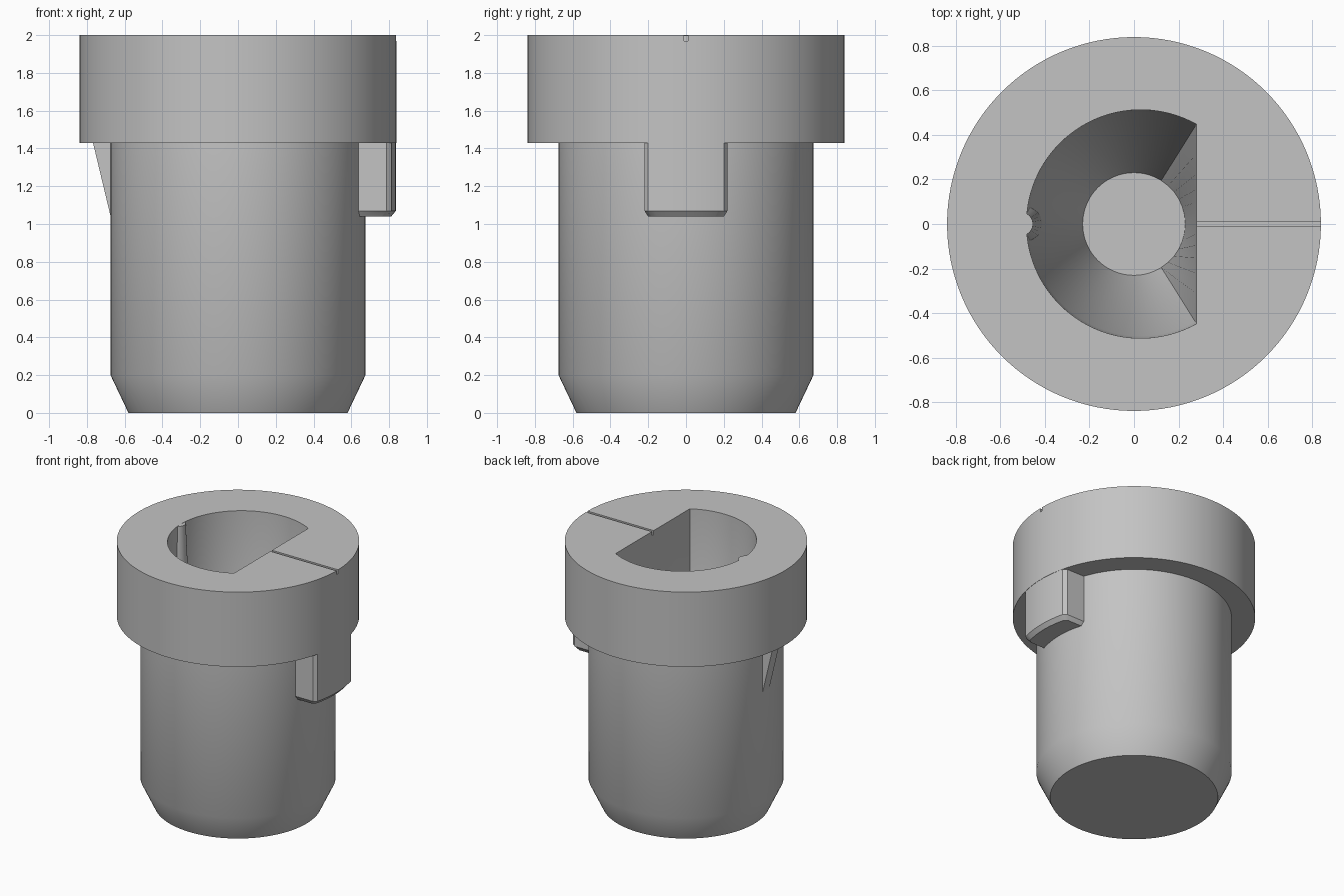
import bpy, bmesh, math

cube = bpy.data.objects.get("Cube")
if cube:
    bpy.data.objects.remove(cube, do_unlink=True)

grey = bpy.data.materials.new("plain_grey")
grey.use_nodes = True
grey.diffuse_color = (0.55, 0.55, 0.55, 1)
grey.node_tree.nodes["Principled BSDF"].inputs["Base Color"].default_value = (0.55, 0.55, 0.55, 1)


def loft(name, rings):
    """Closed solid skinned through rings of equal point count."""
    bm = bmesh.new()
    loops = [[bm.verts.new(p) for p in ring] for ring in rings]
    n = len(loops[0])
    for low, high in zip(loops, loops[1:]):
        for i in range(n):
            j = (i + 1) % n
            bm.faces.new((low[i], low[j], high[j], high[i]))
    bm.faces.new(loops[0])
    bm.faces.new(loops[-1])
    bmesh.ops.recalc_face_normals(bm, faces=bm.faces)
    mesh = bpy.data.meshes.new(name)
    bm.to_mesh(mesh)
    bm.free()
    mesh.materials.append(grey)
    ob = bpy.data.objects.new(name, mesh)
    bpy.context.collection.objects.link(ob)
    return ob


def circle(r, z, angles, cx=0):
    return [(cx + r * math.cos(a), r * math.sin(a), z) for a in angles]


def turn(n):
    return [2 * math.pi * i / n for i in range(n)]


def select(ob):
    bpy.ops.object.select_all(action='DESELECT')
    ob.select_set(True)
    bpy.context.view_layer.objects.active = ob


def cut(ob, cutter):
    cutter.hide_render = True
    mod = ob.modifiers.new("cut", 'BOOLEAN')
    mod.operation = 'DIFFERENCE'
    mod.solver = 'EXACT'
    mod.object = cutter
    select(ob)
    bpy.ops.object.modifier_apply(modifier=mod.name)
    bpy.data.objects.remove(cutter, do_unlink=True)


# Stepped plug: chamfered shank below a wide head
profile = [(0.58, 0), (0.675, 0.2), (0.675, 1.43), (0.838, 1.43), (0.838, 2)]
plug = loft("plug_body", [circle(r, z, turn(128)) for r, z in profile])

# D-shaped bore narrowing to a round floor
FLAT, CX, R = 0.28, 0.03, 0.512
corner = math.atan2(math.sqrt(R * R - (FLAT - CX) ** 2), FLAT)
angles = [corner + (2 * math.pi - 2 * corner) * i / 72 for i in range(72)]
angles += [-corner + 2 * corner * i / 12 for i in range(12)]


def d_ring(z, scale=1):
    ring = []
    for a in angles:
        c, s = math.cos(a), math.sin(a)
        dist = CX * c + math.sqrt(R * R - (CX * s) ** 2)
        if c > 0:
            dist = min(dist, FLAT / c)
        ring.append((dist * c * scale, dist * s * scale, z))
    return ring


bore = loft("bore_cutter", [circle(0.23, 0.3, angles), d_ring(1.3, 0.98), d_ring(2), d_ring(2.1)])
cut(plug, bore)

# Fine index groove across the flat side of the top
groove = [(0.2, -0.01), (0.9, -0.01), (0.9, 0.01), (0.2, 0.01)]
cut(plug, loft("groove_cutter", [[(x, y, z) for x, y in groove] for z in (1.97, 2.1)]))

# Small key rib inside the bore, widening downward
rib = loft("bore_rib", [circle(r, z, turn(32), -0.505) for r, z in ((0.1, 0.9), (0.052, 1.999))])

# Locking tab under the head with chamfered sides and bottom
plan = [(0.6, -0.22), (0.785, -0.22)]
for i in range(13):
    y = -0.2 + 0.4 * i / 12
    plan.append((math.sqrt(0.836 ** 2 - y * y), y))
plan += [(0.785, 0.22), (0.6, 0.22)]
tab = loft("locking_tab", [
    [(x - 0.025, y * 0.91, 1.04) for x, y in plan],
    [(x, y, 1.07) for x, y in plan],
    [(x, y, 1.5) for x, y in plan]])

# Sloping snap wedge on the opposite side
side = [(-0.6, 1.03), (-0.672, 1.03), (-0.77, 1.44), (-0.6, 1.44)]
wedge = loft("snap_wedge", [[(x, y, z) for x, z in side] for y in (-0.04, 0.04)])

for ob in (plug, rib, tab, wedge):
    select(ob)
    bpy.ops.object.shade_smooth_by_angle(angle=math.radians(30))
